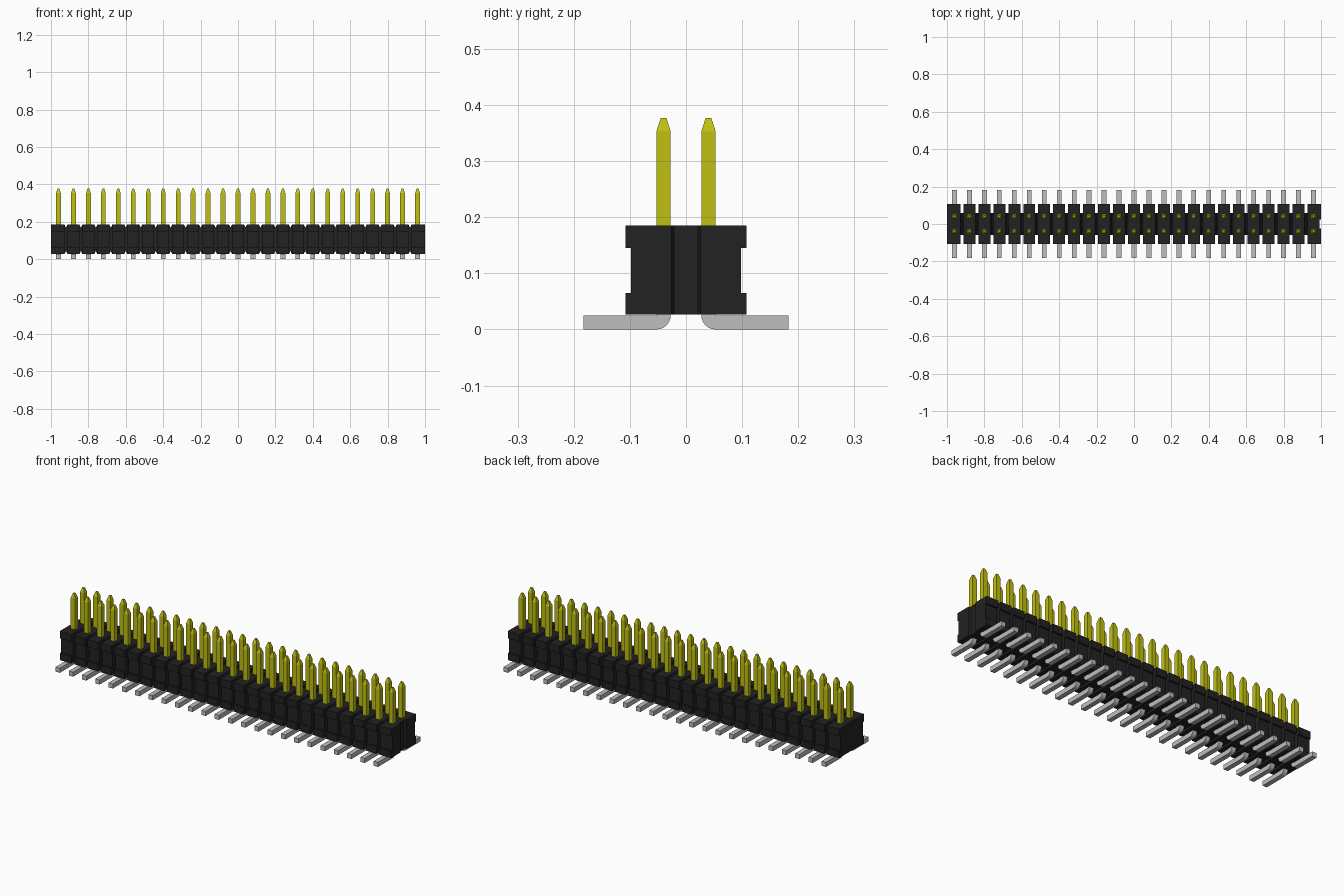
import bpy, bmesh, math
from mathutils import Vector

cube = bpy.data.objects.get("Cube")
if cube:
    bpy.data.objects.remove(cube, do_unlink=True)

COUNT, PITCH = 25, 0.08
PIN_Y, PIN_HALF = 0.04, 0.0128
Z0, Z1 = 0.027, 0.185


def material(name, rgb):
    m = bpy.data.materials.new(name)
    m.use_nodes = True
    m.diffuse_color = (*rgb, 1)
    m.node_tree.nodes["Principled BSDF"].inputs["Base Color"].default_value = (*rgb, 1)
    return m


black = material("black plastic", (0.016, 0.016, 0.016))
gold = material("gold plating", (0.53, 0.53, 0.006))
silver = material("silver tin", (0.52, 0.52, 0.52))


def prism(bm, points, offset):
    """Close a planar outline and extrude it by the offset."""
    face = bm.faces.new([bm.verts.new(p) for p in points])
    new = bmesh.ops.extrude_face_region(bm, geom=[face])["geom"]
    bmesh.ops.translate(bm, vec=offset, verts=[v for v in new if isinstance(v, bmesh.types.BMVert)])


def finish(bm, name, mat):
    bmesh.ops.recalc_face_normals(bm, faces=bm.faces)
    mesh = bpy.data.meshes.new(name)
    bm.to_mesh(mesh)
    bm.free()
    mesh.materials.append(mat)
    obj = bpy.data.objects.new(name, mesh)
    bpy.context.collection.objects.link(obj)
    return obj


centres = [(i - (COUNT - 1) / 2) * PITCH for i in range(COUNT)]

# Housing core: a long bar with V notches between the pin positions
bm = bmesh.new()
top, bottom = [], []
for x in centres:
    for dx, drop in ((-0.04, 0.017), (-0.032, 0), (0.032, 0)):
        if x == centres[0] and drop:
            drop = 0
        top.append((x + dx, -0.06, Z1 - drop))
        bottom.append((x + dx, -0.06, Z0 + drop))
end = 0.988
top.append((end, -0.06, Z1))
bottom.append((end, -0.06, Z0))
prism(bm, top + bottom[::-1], Vector((0, 0.12, 0)))
finish(bm, "housing_core", black)

# Side blocks: one waisted block per pin on both long sides
side = [(0.06, Z0), (0.108, Z0), (0.108, 0.065), (0.098, 0.065),
        (0.098, 0.145), (0.108, 0.145), (0.108, Z1), (0.06, Z1)]
bm = bmesh.new()
for x in centres:
    x0 = -1 if x == centres[0] else x - 0.032
    x1 = end if x == centres[-1] else x + 0.032
    for s in (-1, 1):
        prism(bm, [(x0, s * y, z) for y, z in side], Vector((x1 - x0, 0, 0)))
finish(bm, "housing_side_blocks", black)

# End cheeks: leave a tapered vertical channel in the right-hand end
bm = bmesh.new()
for s in (-1, 1):
    prism(bm, [(end, s * y, z) for y, z in side[1:7]] +
          [(end, s * 0.026, Z1), (end, s * 0.026, Z0)], Vector((1 - end, 0, 0)))
    prism(bm, [(end, s * 0.026, Z0), (1, s * 0.026, Z0), (end, s * 0.021, Z0)],
          Vector((0, 0, Z1 - Z0)))
finish(bm, "housing_end_cheeks", black)

# Contact pins: square posts with tapered tips
bm = bmesh.new()
for x in centres:
    for s in (-1, 1):
        rings = []
        for z, h in ((Z1 - 0.02, PIN_HALF), (0.353, PIN_HALF), (0.377, 0.005)):
            rings.append([bm.verts.new((x + a * h, s * PIN_Y + b * h, z))
                          for a, b in ((-1, -1), (1, -1), (1, 1), (-1, 1))])
        for low, high in zip(rings, rings[1:]):
            for k in range(4):
                n = (k + 1) % 4
                bm.faces.new((low[k], low[n], high[n], high[k]))
        bm.faces.new(rings[0][::-1])
        bm.faces.new(rings[-1])
finish(bm, "contact_pins", gold)

# Solder leads: flat feet with a rounded inner bend
bm = bmesh.new()
radius = 0.0255
bend = [(0.0272 + radius * (1 - math.cos(a)), radius * (1 - math.sin(a)))
        for a in (math.pi / 2 * k / 6 for k in range(7))]
bend = [(0.0272 + radius * (1 - math.cos(k * math.pi / 12)),
         radius * (1 - math.sin(k * math.pi / 12))) for k in range(7)]
foot = [(0.0528, Z0 + 0.002), (0.0272, Z0 + 0.002)] + bend + [(0.183, 0), (0.183, 0.025), (0.0528, 0.025)]
for x in centres:
    for s in (-1, 1):
        prism(bm, [(x - PIN_HALF, s * y, z) for y, z in foot], Vector((2 * PIN_HALF, 0, 0)))
finish(bm, "solder_leads", silver)
